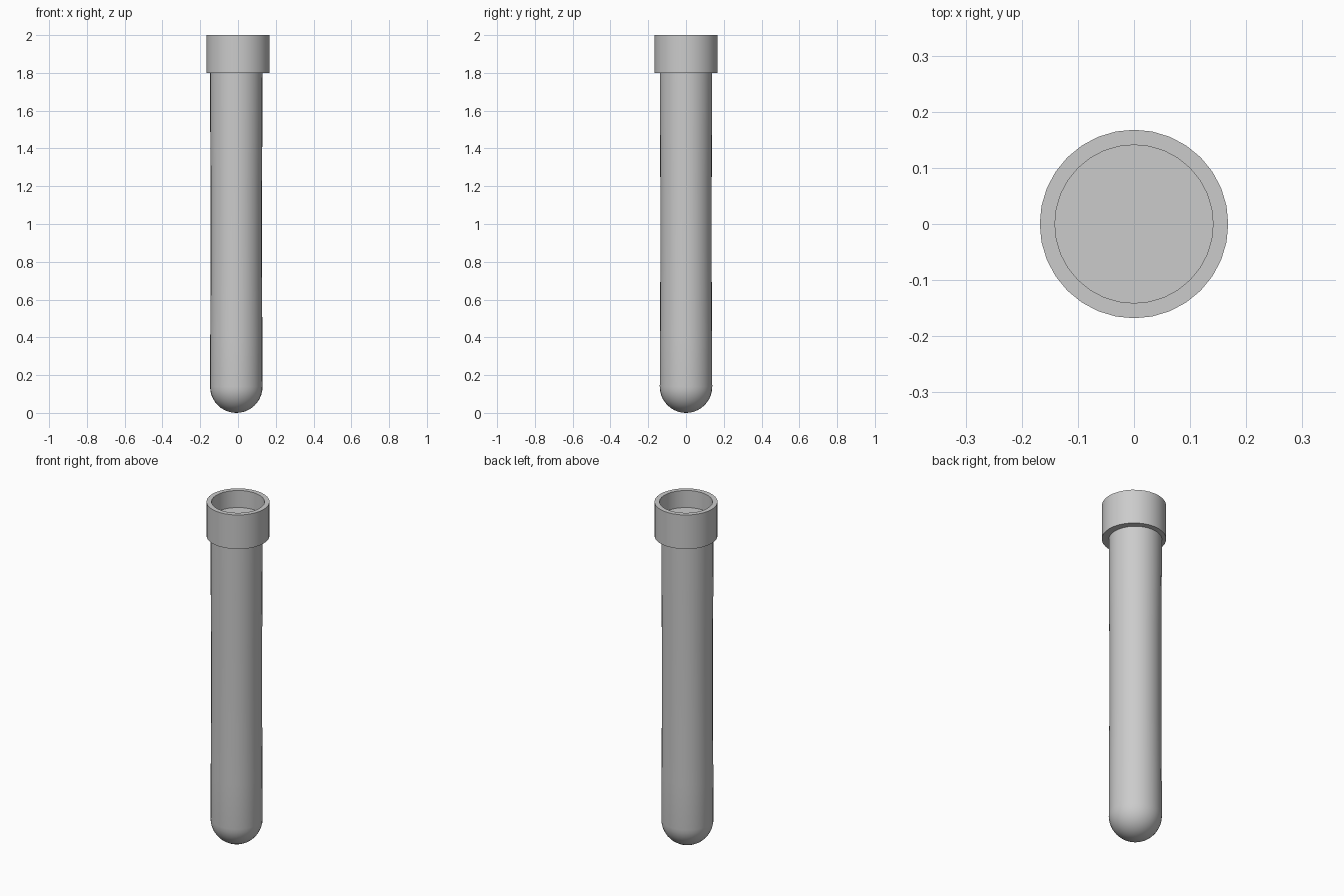
import bpy, bmesh, math

if "Cube" in bpy.data.objects:
    bpy.data.objects.remove(bpy.data.objects["Cube"])

SEGMENTS = 32


def lathe(name, profile, x=0.0):
    """Spin an (r, z) profile about z; r = 0 ends become poles."""
    mesh = bpy.data.meshes.new(name)
    bm = bmesh.new()
    verts = [bm.verts.new((r, 0, z)) for r, z in profile]
    edges = [bm.edges.new(pair) for pair in zip(verts, verts[1:])]
    bmesh.ops.spin(bm, geom=verts + edges, cent=(0, 0, 0), axis=(0, 0, 1),
                   angle=2 * math.pi, steps=SEGMENTS, use_merge=True)
    bmesh.ops.remove_doubles(bm, verts=bm.verts, dist=1e-5)
    bmesh.ops.recalc_face_normals(bm, faces=bm.faces)
    bm.to_mesh(mesh)
    bm.free()
    obj = bpy.data.objects.new(name, mesh)
    obj.location.x = x
    bpy.context.collection.objects.link(obj)
    bpy.ops.object.select_all(action='DESELECT')
    obj.select_set(True)
    bpy.context.view_layer.objects.active = obj
    bpy.ops.object.shade_smooth_by_angle(angle=math.radians(35))
    return obj


# Tube: rounded bottom, very slightly waisted wall, closed inside the collar
R = 0.139
dome = [(R * math.sin(a), R - R * math.cos(a))
        for a in (math.pi / 2 * i / 10 for i in range(11))]
wall = [(0.138, 0.4), (0.136, 0.75), (0.136, 1.2), (0.138, 1.5), (R, 1.81), (0, 1.81)]
lathe("tube", dome + wall, x=-0.009)

# Collar: thick ring with a recessed flat floor
lathe("collar", [(0, 1.8), (0.168, 1.8), (0.168, 2.0),
                 (0.141, 2.0), (0.141, 1.9), (0, 1.9)])
